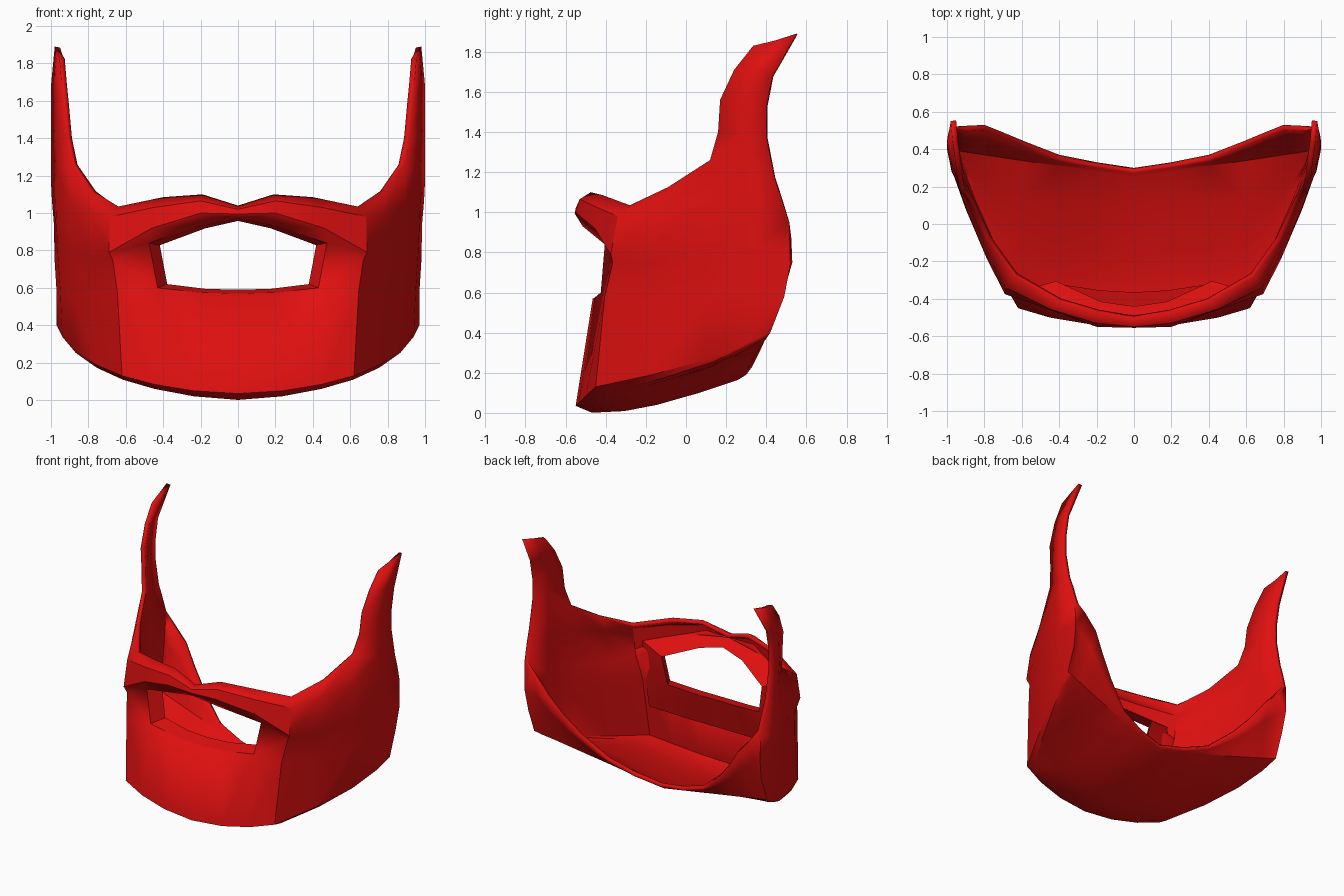
import bpy, bmesh
from mathutils import Vector as V

if "Cube" in bpy.data.objects:
    bpy.data.objects.remove(bpy.data.objects["Cube"])

red = bpy.data.materials.new("red")
red.diffuse_color = (0.74, 0.005, 0.005, 1)
red.use_nodes = True
red.node_tree.nodes["Principled BSDF"].inputs["Base Color"].default_value = red.diffuse_color


def pts(*p):
    return [V(q) for q in p]


# Right-half edge lines of the face guard, from the centre front to the rear edge
bottom = pts((0, -.55, .035), (.24, -.535, .05), (.45, -.50, .085), (.62, -.45, .13),
             (.76, -.17, .19), (.87, .10, .265), (.94, .30, .345), (.97, .42, .40))
eye_line = pts((0, -.465, .57), (.2, -.455, .575), (.43, -.425, .60), (.645, -.405, .58),
               (.775, -.18, .56), (.885, .10, .56), (.95, .30, .58), (.97, .49, .58))
brow_under = pts((0, -.54, .97), (.2, -.515, .93), (.475, -.405, .84), (.67, -.365, .75),
                 (.765, -.20, .75), (.895, .08, .79), (.965, .30, .80), (.98, .52, .74))
brow_ridge = pts((0, -.555, .995), (.2, -.55, 1.0), (.46, -.455, .92), (.69, -.375, .79),
                 (.785, -.19, .80), (.90, .08, .86), (.97, .30, .92), (.985, .515, .95))
brow_top = pts((0, -.55, 1.02), (.2, -.53, 1.065), (.45, -.455, 1.03), (.685, -.34, .98),
               (.785, -.15, 1.0), (.90, .09, 1.05), (.975, .29, 1.07), (.995, .475, 1.07))
top_edge = pts((0, -.505, 1.04), (.19, -.475, 1.10), (.40, -.415, 1.085), (.64, -.28, 1.035),
               (.785, -.09, 1.125), (.885, .12, 1.26), (.965, .28, 1.22), (1.0, .44, 1.17))
lip = pts((0, .30, .19), (.2, .33, .23), (.4, .37, .31), (.58, .44, .47),
          (.70, .49, .61), (.80, .53, .75), (.90, .525, .87), (.985, .515, .95))
# Horn cross rows: front, middle and rear edge
horn = [pts((.915, .16, 1.40), (.975, .28, 1.39), (1.0, .40, 1.37)),
        pts((.93, .17, 1.56), (.975, .29, 1.55), (1.0, .40, 1.53)),
        pts((.945, .24, 1.71), (.98, .34, 1.70), (1.0, .43, 1.68)),
        pts((.955, .335, 1.83), (.97, .44, 1.855), (.98, .55, 1.89))]


def loft(bm, rows, flip=False, skip=()):
    """Skin rows of points with quads."""
    grid = [[bm.verts.new(p) for p in r] for r in rows]
    for i in range(len(grid) - 1):
        for j in range(len(grid[i]) - 1):
            if (i, j) in skip:
                continue
            q = [grid[i][j], grid[i][j + 1], grid[i + 1][j + 1], grid[i + 1][j]]
            bm.faces.new(q[::-1] if flip else q)


def finish(bm, name, thickness):
    bmesh.ops.remove_doubles(bm, verts=bm.verts, dist=0.001)
    loose = [v for v in bm.verts if not v.link_faces]
    bmesh.ops.delete(bm, geom=loose, context='VERTS')
    me = bpy.data.meshes.new(name)
    bm.to_mesh(me)
    bm.free()
    me.materials.append(red)
    ob = bpy.data.objects.new(name, me)
    bpy.context.collection.objects.link(ob)
    m = ob.modifiers.new("mirror", 'MIRROR')
    m.merge_threshold = 0.002
    if thickness:
        s = ob.modifiers.new("shell", 'SOLIDIFY')
        s.thickness = thickness
        s.offset = -1
    bpy.ops.object.select_all(action='DESELECT')
    ob.select_set(True)
    bpy.context.view_layer.objects.active = ob
    bpy.ops.object.shade_smooth_by_angle(angle=0.6)


# Guard shell: wall with eye slot, horns, floor and rising back lip
bm = bmesh.new()
loft(bm, [bottom, eye_line, brow_under, brow_ridge, brow_top, top_edge],
     skip=((1, 0), (1, 1)))
loft(bm, [top_edge[5:]] + horn)

crease = [V((0, .26, .165)).lerp(bottom[7], x) for x in (0, .2, .41, .6, .74, .87, .95, 1)]
floor = []
for t, sag in ((0, 0), (.1, .047), (.3, .065), (.5, .06), (.75, .035), (1, 0)):
    floor.append([b.lerp(c, t) - V((0, 0, sag * (1 - (j / 7) ** 2)))
                  for j, (b, c) in enumerate(zip(bottom, crease))])
loft(bm, floor, flip=True)

back = [crease]
for t, side in ((.33, eye_line), (.67, brow_under)):
    back.append([c.lerp(p, t) for c, p in zip(crease[:7], lip)] + [side[7]])
loft(bm, back + [lip], flip=True)
finish(bm, "guard_shell", 0.03)

# Eye slot rim: bevelled inward, then blended back into the inside of the wall
bm = bmesh.new()
outer = eye_line[:3] + brow_under[2::-1]
inner, fold = [], []
for p in outer:
    low = p.z < .7
    inner.append(V((p.x * .88, p.y + .10, p.z + (.02 if low else -.012))))
    fold.append(V((p.x * 1.35, p.y + .035, p.z - .22 if low else p.z + .04)))
loft(bm, [outer, inner, fold])
finish(bm, "eye_slot_rim", 0)
